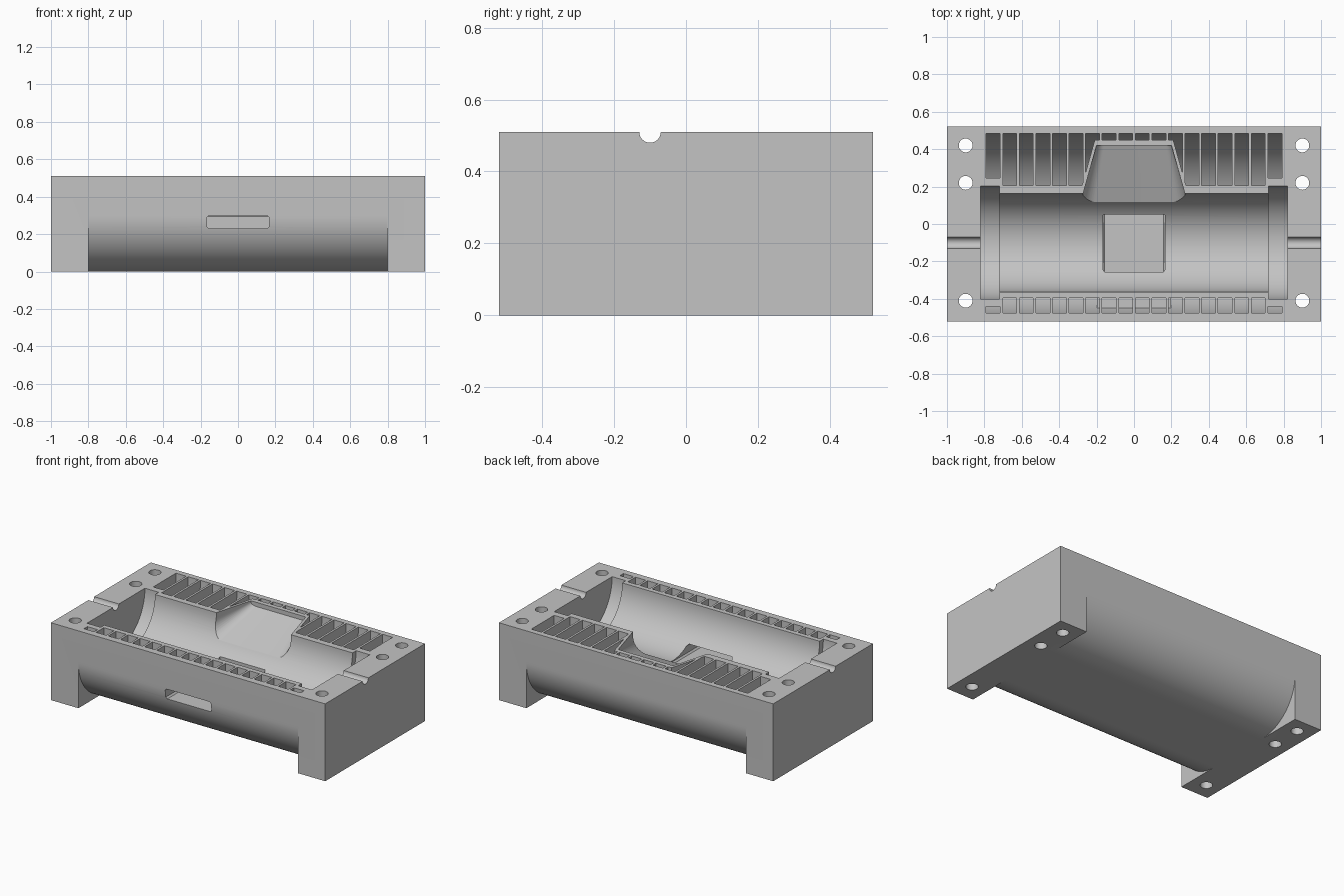
import bpy
import bmesh
from math import sin, cos, pi

if "Cube" in bpy.data.objects:
    bpy.data.objects.remove(bpy.data.objects["Cube"], do_unlink=True)

TOP, HALF_Y = 0.51, 0.52
AXIS_Y = -0.1          # centre line of the bore

grey = bpy.data.materials.new("plain grey")
grey.use_nodes = True
grey.diffuse_color = (0.55, 0.55, 0.55, 1)
grey.node_tree.nodes["Principled BSDF"].inputs["Base Color"].default_value = (0.55, 0.55, 0.55, 1)


def finish(name, bm):
    bmesh.ops.recalc_face_normals(bm, faces=bm.faces)
    mesh = bpy.data.meshes.new(name)
    bm.to_mesh(mesh)
    bm.free()
    mesh.materials.append(grey)
    ob = bpy.data.objects.new(name, mesh)
    bpy.context.scene.collection.objects.link(ob)
    return ob


def add_loft(bm, first, second):
    """Solid between two matching loops of points."""
    a = [bm.verts.new(p) for p in first]
    b = [bm.verts.new(p) for p in second]
    bm.faces.new(a)
    bm.faces.new(b)
    for i in range(len(a)):
        j = (i + 1) % len(a)
        bm.faces.new((a[i], a[j], b[j], b[i]))


def loft(name, first, second):
    bm = bmesh.new()
    add_loft(bm, first, second)
    return finish(name, bm)


def along_x(name, profile, x0, x1):
    return loft(name, [(x0, y, z) for y, z in profile], [(x1, y, z) for y, z in profile])


def rect(a0, a1, b0, b1):
    return [(a0, b0), (a1, b0), (a1, b1), (a0, b1)]


def circle(cx, cy, r, n):
    return [(cx + r * cos(2 * pi * i / n), cy + r * sin(2 * pi * i / n)) for i in range(n)]


def boolean(target, cutter, operation="DIFFERENCE"):
    mod = target.modifiers.new("cut", "BOOLEAN")
    mod.operation = operation
    mod.solver = "EXACT"
    mod.object = cutter
    bpy.context.view_layer.objects.active = target
    bpy.ops.object.modifier_apply(modifier=mod.name)
    bpy.data.objects.remove(cutter, do_unlink=True)


# Main block
block = along_x("housing_half", rect(-HALF_Y, HALF_Y, 0, TOP), -1, 1)

# Rounded lower edges between the end feet
R = 0.3
for side in (-1, 1):
    arc = [(HALF_Y - R + R * sin(t * pi / 48), R - R * cos(t * pi / 48)) for t in range(25)]
    outline = arc + [(0.6, R), (0.6, -0.05), (HALF_Y - R, -0.05)]
    boolean(block, along_x("edge_cutter", [(side * y, z) for y, z in outline], -0.8, 0.8))


# Chute from the bore to the back wall
def chute_section(y, k):
    half = 0.2 + (0.42 - y) * 0.28
    floor = 0.482 + (y - 0.42) * 0.4
    rx, rz = 0.04 + 0.05 * k, 0.02 + 0.1 * k
    right = [(half - rx + rx * cos(t * pi / 20), y, floor + rz - rz * sin(t * pi / 20)) for t in range(11)]
    right.insert(0, (half, y, 0.7))
    return right + [(-x, yy, z) for x, yy, z in reversed(right)]


def chute_wall(y):
    half = 0.218 + (0.42 - y) * 0.28
    return [(x, y, z) for x, z in rect(-half, half, -0.1, 0.7)]


# Weight-saving pockets with a curved floor, kept clear of chute and slot
PITCH, COLUMNS = 0.0886, 18
bm = bmesh.new()
for i in range(COLUMNS):
    x = (i - (COLUMNS - 1) / 2) * PITCH
    outer = i in (0, COLUMNS - 1)
    for y0, y1 in ((0.245 if outer else 0.205, 0.483), (-0.476, -0.44 if outer else -0.396)):
        section = rect(y0, y1, 0.01, 0.6)
        add_loft(bm, [(x - 0.037, y, z) for y, z in section], [(x + 0.037, y, z) for y, z in section])
pockets = finish("pocket_cutter", bm)
boolean(pockets, along_x("pocket_floor", circle(0, TOP, 0.485, 96), -0.9, 0.9), "INTERSECT")
boolean(pockets, loft("chute_wall", chute_wall(0.05), chute_wall(0.45)))
boolean(pockets, along_x("slot_wall", rect(-0.6, 0, -0.1, 0.325), -0.197, 0.197))
boolean(block, pockets)

# Bore, end recesses, chute and shaft groove
boolean(block, along_x("bore_cutter", circle(AXIS_Y, TOP, 0.264, 96), -0.75, 0.75))
for side in (-1, 1):
    boolean(block, along_x("recess_cutter", circle(AXIS_Y, TOP, 0.302, 96), side * 0.72, side * 0.82))
    boolean(block, along_x("groove_cutter", circle(AXIS_Y, TOP, 0.03, 32), side * 0.8, side * 1.1))
boolean(block, loft("chute_cutter", chute_section(0.02, 1), chute_section(0.42, 0)))

# Slot from the front into the bore floor
c = 0.01
slot = [(0.167, 0.23 + c), (0.167, 0.298 - c), (0.167 - c, 0.298), (c - 0.167, 0.298),
        (-0.167, 0.298 - c), (-0.167, 0.23 + c), (c - 0.167, 0.23), (0.167 - c, 0.23)]
boolean(block, loft("slot_cutter", [(x, -0.6, z) for x, z in slot], [(x, 0.05, z) for x, z in slot]))

# Bolt holes through both ends
for side in (-1, 1):
    for y in (0.42, 0.22, -0.41):
        ring = circle(side * 0.9, y, 0.037, 32)
        boolean(block, loft("bolt_cutter", [(*p, -0.1) for p in ring], [(*p, 0.7) for p in ring]))

bpy.ops.object.select_all(action="DESELECT")
block.select_set(True)
bpy.context.view_layer.objects.active = block
bpy.ops.object.shade_smooth_by_angle(angle=pi / 7)
